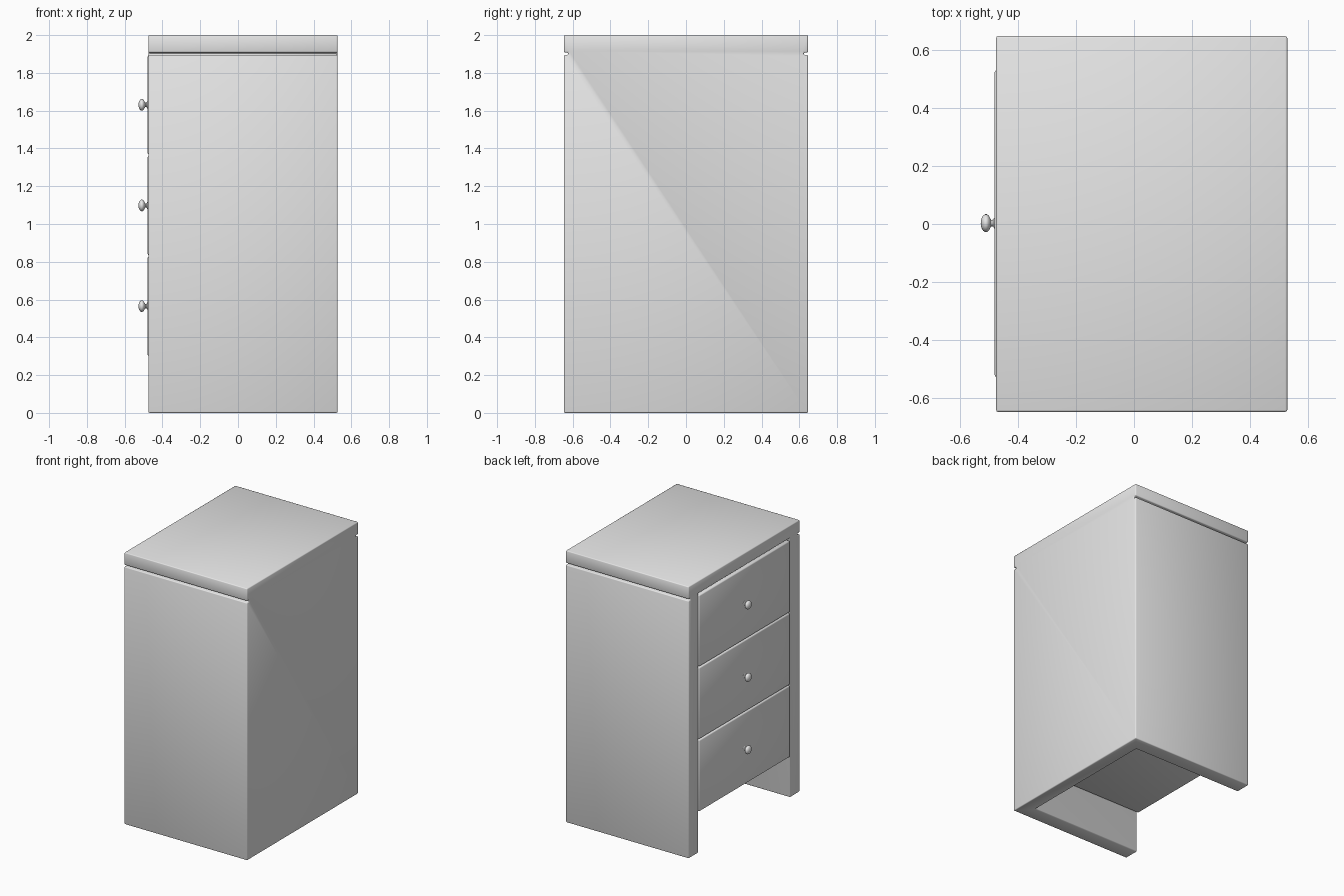
import bpy, bmesh, math
from mathutils import Matrix, Vector

old = bpy.data.objects.get("Cube")
if old:
    bpy.data.objects.remove(old, do_unlink=True)

grey = bpy.data.materials.new("light_grey")
grey.use_nodes = True
grey.diffuse_color = (0.8, 0.8, 0.8, 1)
grey.node_tree.nodes["Principled BSDF"].inputs["Base Color"].default_value = (0.8, 0.8, 0.8, 1)


def add_object(name, bm):
    bmesh.ops.recalc_face_normals(bm, faces=bm.faces)
    mesh = bpy.data.meshes.new(name)
    bm.to_mesh(mesh)
    bm.free()
    mesh.materials.append(grey)
    obj = bpy.data.objects.new(name, mesh)
    bpy.context.collection.objects.link(obj)
    return obj


def activate(obj):
    bpy.ops.object.select_all(action="DESELECT")
    obj.select_set(True)
    bpy.context.view_layer.objects.active = obj


def box(name, low, high):
    low, high = Vector(low), Vector(high)
    bm = bmesh.new()
    size = Matrix.Diagonal((high - low).to_4d())
    bmesh.ops.create_cube(bm, size=1, matrix=Matrix.Translation((low + high) / 2) @ size)
    return add_object(name, bm)


def soften(obj, width):
    activate(obj)
    bevel = obj.modifiers.new("soft_edges", "BEVEL")
    bevel.width = width
    bevel.segments = 2
    bevel.limit_method = "ANGLE"
    bpy.ops.object.modifier_apply(modifier=bevel.name)
    bpy.ops.object.shade_smooth_by_angle(angle=math.radians(50))


FRONT, BACK, SIDE = -0.474, 0.527, 0.646

# Cabinet: side profile with a groove under the worktop, extruded in depth
half = [(SIDE, 0), (SIDE, 1.895), (0.624, 1.895), (0.624, 1.908), (SIDE, 1.908), (SIDE, 2)]
outline = half + [(-y, z) for y, z in reversed(half)]
bm = bmesh.new()
face = bm.faces.new([bm.verts.new((FRONT, y, z)) for y, z in outline])
moved = bmesh.ops.extrude_face_region(bm, geom=[face])["geom"]
bmesh.ops.translate(bm, vec=(BACK - FRONT, 0, 0),
                    verts=[v for v in moved if isinstance(v, bmesh.types.BMVert)])
cabinet = add_object("cabinet", bm)

# Opening for the drawers and the leg space
opening = box("opening_cutter", (-1, -0.533, -1), (0.427, 0.533, 1.908))
opening.hide_render = True
activate(cabinet)
cut = cabinet.modifiers.new("opening", "BOOLEAN")
cut.object = opening
cut.solver = "EXACT"
bpy.ops.object.modifier_apply(modifier=cut.name)
bpy.data.objects.remove(opening, do_unlink=True)
soften(cabinet, 0.01)


# Round knob turned around the depth axis
def knob(name, z):
    profile = [(0, 0.019), (0.005, 0.019), (0.009, 0.012), (0.016, 0.011), (0.02, 0.018)]
    profile += [(0.034 - 0.018 * math.cos(a), 0.031 * math.sin(a))
                for a in [math.pi * i / 9 for i in range(3, 10)]]
    bm = bmesh.new()
    verts = [bm.verts.new((-0.475 - d, r, 0)) for d, r in profile]
    edges = [bm.edges.new(pair) for pair in zip(verts, verts[1:])]
    bmesh.ops.spin(bm, geom=verts + edges, cent=(0, 0, 0), axis=(1, 0, 0),
                   angle=2 * math.pi, steps=24)
    bmesh.ops.remove_doubles(bm, verts=bm.verts, dist=0.0001)
    bmesh.ops.translate(bm, vec=(0, 0.003, z), verts=bm.verts)
    obj = add_object(name, bm)
    activate(obj)
    bpy.ops.object.shade_smooth_by_angle(angle=math.radians(50))


# Three stacked drawers
for i, level in enumerate(("lower", "middle", "upper")):
    bottom = 0.302 + 0.533 * i
    drawer = box(level + "_drawer", (-0.479, -0.527, bottom), (0.427, 0.53, bottom + 0.525))
    soften(drawer, 0.008)
    knob(level + "_knob", bottom + 0.263)
